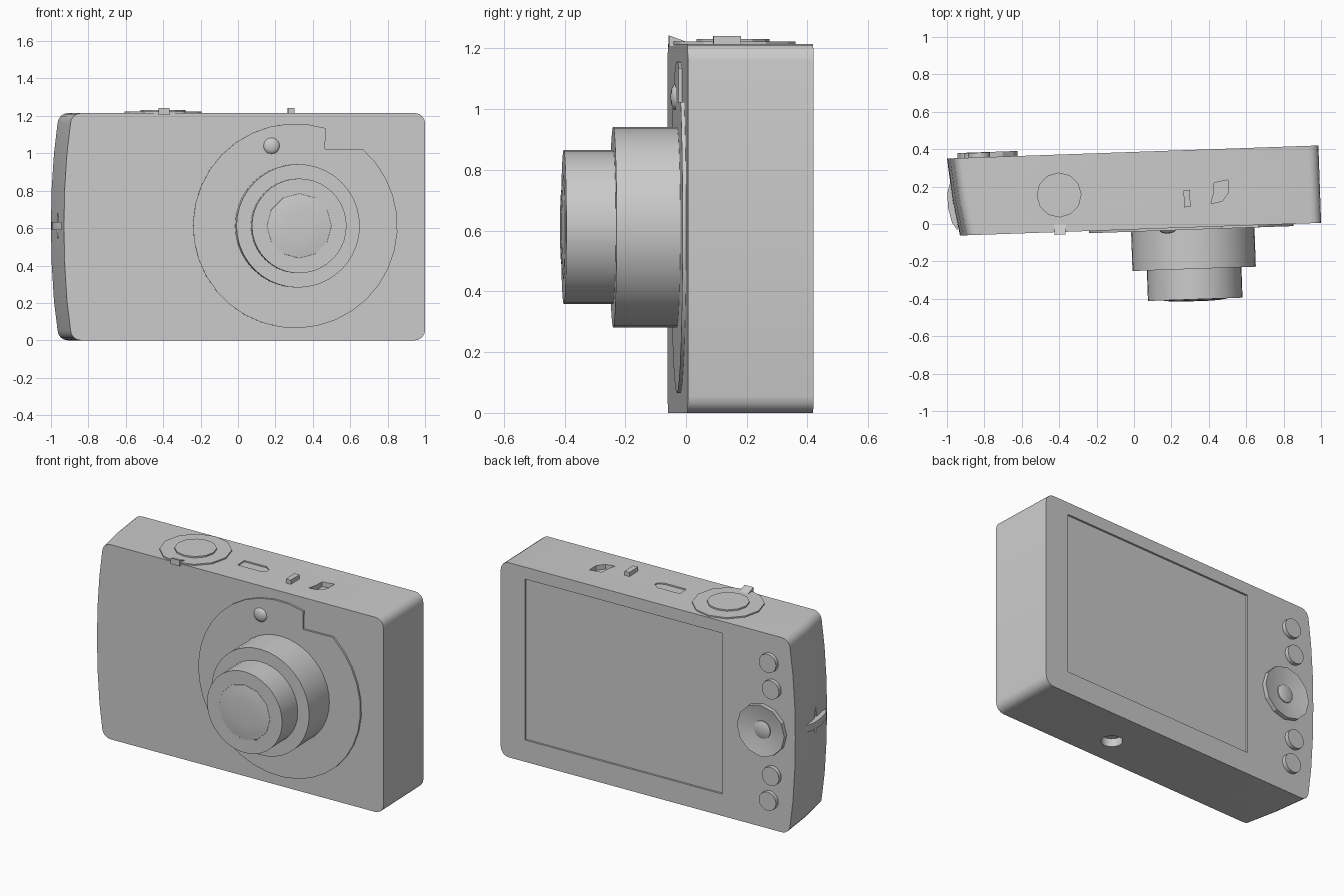
import bpy, bmesh
from math import radians, sin, cos, pi
from mathutils import Matrix, Vector

cube = bpy.data.objects.get("Cube")
if cube:
    bpy.data.objects.remove(cube, do_unlink=True)

HEIGHT, FRONT, BACK = 1.215, -0.029, 0.385
MID = 0.612
FACING = {
    "up": Matrix(),
    "down": Matrix.Rotation(pi, 4, "X"),
    "front": Matrix.Rotation(pi / 2, 4, "X"),
    "back": Matrix.Rotation(-pi / 2, 4, "X"),
    "side": Matrix.Rotation(-pi / 2, 4, "Y"),
}

# The whole model is turned slightly about z
root = bpy.data.objects.new("camera_root", None)
root.rotation_euler.z = 0.035
root.hide_render = True
bpy.context.collection.objects.link(root)


def smooth(obj, angle=35):
    bpy.ops.object.select_all(action="DESELECT")
    obj.select_set(True)
    bpy.context.view_layer.objects.active = obj
    bpy.ops.object.shade_smooth_by_angle(angle=radians(angle))


def loft(name, rings, facing="up", at=(0, 0, 0), angle=35):
    """Skin a list of equal rings and cap both ends."""
    bm = bmesh.new()
    loops = [[bm.verts.new(p) for p in ring] for ring in rings]
    n = len(loops[0])
    for a, b in zip(loops, loops[1:]):
        for i in range(n):
            j = (i + 1) % n
            bm.faces.new((a[i], a[j], b[j], b[i]))
    bm.faces.new(loops[0])
    bm.faces.new(loops[-1])
    bmesh.ops.recalc_face_normals(bm, faces=bm.faces)
    bm.transform(Matrix.Translation(at) @ FACING[facing])
    bmesh.ops.recalc_face_normals(bm, faces=bm.faces)
    mesh = bpy.data.meshes.new(name)
    bm.to_mesh(mesh)
    bm.free()
    obj = bpy.data.objects.new(name, mesh)
    bpy.context.collection.objects.link(obj)
    obj.parent = root
    smooth(obj, angle)
    return obj


def prism(name, outline, low, high, facing="up", at=(0, 0, 0)):
    return loft(name, [[(u, v, h) for u, v in outline] for h in (low, high)], facing, at)


def box(name, u0, u1, v0, v1, low, high, facing="up", at=(0, 0, 0)):
    return prism(name, [(u0, v0), (u1, v0), (u1, v1), (u0, v1)], low, high, facing, at)


def lathe(name, profile, sides, facing, at, angle=35):
    """Revolve (radius, height) pairs."""
    rings = [[(r * cos(2 * pi * i / sides), r * sin(2 * pi * i / sides), h)
              for i in range(sides)] for r, h in profile]
    return loft(name, rings, facing, at, angle)


def cut(target, cutter):
    mod = target.modifiers.new("recess", "BOOLEAN")
    mod.operation, mod.solver, mod.object = "DIFFERENCE", "EXACT", cutter
    bpy.context.view_layer.objects.active = target
    bpy.ops.object.modifier_apply(modifier=mod.name)
    bpy.data.objects.remove(cutter, do_unlink=True)


# Body: rounded outline with a bowed grip side that slopes inward to the front
def body_ring(y, grip_x):
    pts = []
    r = 0.055

    def corner(cx, cz, start):
        for k in range(5):
            a = radians(start + 22.5 * k)
            pts.append((cx + r * cos(a), y, cz + r * sin(a)))

    end_x = grip_x + 0.035
    corner(1 - r, r, -90)
    corner(1 - r, HEIGHT - r, 0)
    corner(end_x + r, HEIGHT - r, 90)
    for z, bow in ((1.0, 0.016), (0.8, 0.003), (MID, 0), (0.42, 0.003), (0.21, 0.016)):
        pts.append((grip_x + bow, y, z))
    corner(end_x + r, r, 180)
    return pts


body = loft("body", [body_ring(FRONT, -0.932), body_ring(0.16, -0.965), body_ring(BACK, -0.987)])

# Recesses: screen, power button, top latch, tripod socket, strap notch
cut(body, box("screen_cutter", -0.497, 0.837, 0.136, 1.14, -0.02, 0.012,
              "front", (0, BACK, 0)))
power = [(-0.09, 0.135), (0.06, 0.135), (0.095, 0.155), (0.095, 0.18), (0.06, 0.205), (-0.09, 0.205)]
cut(body, prism("power_cutter", power, HEIGHT - 0.008, HEIGHT + 0.05))
latch = [(0.415, 0.095), (0.475, 0.105), (0.51, 0.15), (0.51, 0.218), (0.435, 0.205), (0.43, 0.145)]
cut(body, prism("latch_cutter", latch, HEIGHT - 0.03, HEIGHT + 0.05))
cut(body, lathe("socket_cutter", [(0.06, -0.05), (0.06, 0.05)], 20, "up", (0.3, 0.15, 0)))
notch = [(-0.08, 0), (-0.02, 0.025), (0.09, 0), (-0.02, -0.025)]
cut(body, prism("strap_cutter", notch, -0.025, 0.1, "side", (-0.96, 0.13, MID)))
smooth(body)

# Strap bar across the notch
bar = [(-0.945, 0.0), (-0.972, 0.04), (-0.99, 0.12), (-0.992, 0.2), (-0.975, 0.255), (-0.94, 0.2)]
prism("strap_bar", bar, MID - 0.022, MID + 0.022)

# Lens plate: a disc with a square notch at its upper corner
R, sides = 0.547, 32
first, last = 72.9, 408.8
arc = [radians(first + (last - first) * i / sides) for i in range(sides + 1)]
plate = [(R * cos(a), R * sin(a)) for a in arc] + [(0.16, 0.41)]
prism("lens_plate", plate, -0.01, 0.012, "front", (0.305, FRONT, MID))

# Lens barrels and glass
lens_x = 0.313
lathe("outer_barrel", [(0.33, 0), (0.33, 0.222)], 40, "front", (lens_x, FRONT, MID))
lathe("inner_barrel", [(0.253, 0.2), (0.253, 0.385)], 40, "front", (lens_x, FRONT, MID))
lathe("lens_glass", [(0.177, 0.38), (0.172, 0.386), (0.13, 0.392), (0.08, 0.395)], 12,
      "front", (lens_x, FRONT, MID))
lathe("viewfinder_dome", [(0.045, 0.008), (0.04, 0.018), (0.026, 0.025), (0.008, 0.028)], 20,
      "front", (0.178, FRONT, 1.04), 60)

# Shutter dial, zoom lever and top switch
dial_at = (-0.395, 0.169, HEIGHT)
lathe("shutter_ring", [(0.205, -0.01), (0.205, 0.008)], 12, "up", dial_at, 20)
lathe("shutter_button", [(0.12, 0), (0.12, 0.017)], 12, "up", dial_at, 20)
wedge = [(-0.035, -0.01), (-0.035, 0.028), (0.02, 0.008), (0.02, -0.01)]
loft("zoom_lever", [[(x, y, z) for y, z in wedge] for x in (-0.03, 0.03)], at=(-0.397, -0.008, HEIGHT))
box("top_switch", -0.017, 0.017, -0.045, 0.045, -0.01, 0.026, "up", (0.288, 0.125, HEIGHT))

# Back buttons, mirrored above and below the control pad
for side, label in ((1, "upper"), (-1, "lower")):
    for place, x, dz in (("outer", -0.815, 0.43), ("inner", -0.835, 0.27)):
        lathe(f"{label}_{place}_button", [(0.058, -0.01), (0.058, 0.025)], 16,
              "back", (x, BACK, MID + side * dz))

# Control pad: dished wheel with a centre button
pad_at = (-0.77, BACK, MID)
lathe("control_pad", [(0.16, -0.01), (0.16, 0.027), (0.06, 0.006)], 12, "back", pad_at, 20)
lathe("centre_button", [(0.055, 0), (0.055, 0.012), (0.04, 0.018), (0.015, 0.021)], 16,
      "back", pad_at, 60)
